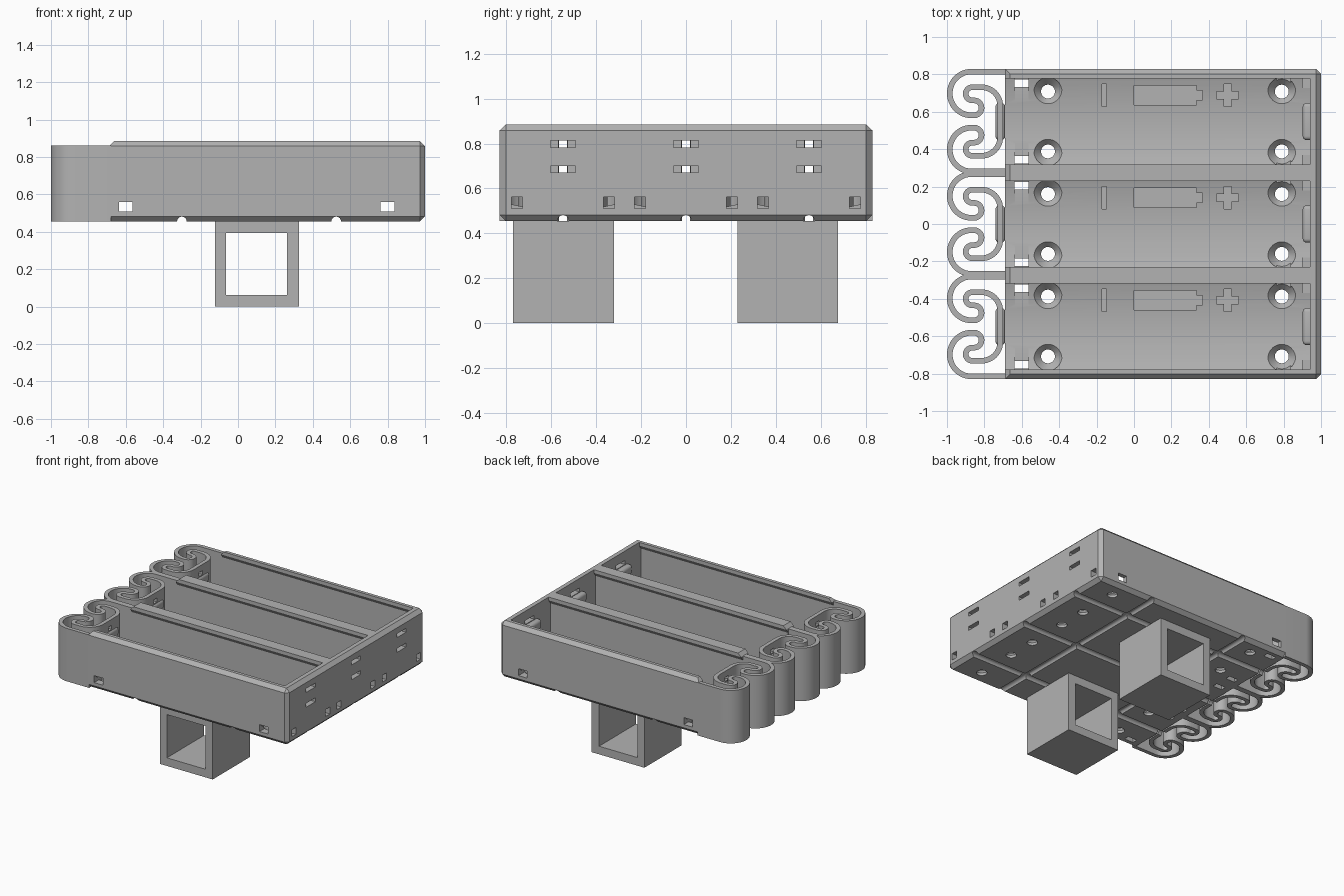
import bpy, bmesh, math
from mathutils import Vector, Matrix

if "Cube" in bpy.data.objects:
    bpy.data.objects.remove(bpy.data.objects["Cube"])

grey = bpy.data.materials.new("grey_plastic")
grey.use_nodes = True
grey.diffuse_color = (0.45, 0.45, 0.45, 1)
grey.node_tree.nodes["Principled BSDF"].inputs["Base Color"].default_value = (0.45, 0.45, 0.45, 1)

BAYS = (-0.548, 0, 0.548)
BASE, TOP = 0.455, 0.885
LEFT, RIGHT, END = -0.69, 1.0, 0.94
HALF_Y = 0.83


def box(bm, x0, x1, y0, y1, z0, z1):
    mid = Vector((x0 + x1, y0 + y1, z0 + z1)) / 2
    size = Matrix.Diagonal((x1 - x0, y1 - y0, z1 - z0, 1))
    bmesh.ops.create_cube(bm, size=1, matrix=Matrix.Translation(mid) @ size)


def loft(bm, rings):
    """Closed solid through a list of matching point rings."""
    loops = [[bm.verts.new(p) for p in ring] for ring in rings]
    n = len(loops[0])
    for a, b in zip(loops, loops[1:]):
        for i in range(n):
            bm.faces.new((a[i], a[(i + 1) % n], b[(i + 1) % n], b[i]))
    bm.faces.new(loops[0][::-1])
    bm.faces.new(loops[-1])


def circle(x, y, z, r, n=32):
    return [(x + r * math.cos(math.tau * i / n), y + r * math.sin(math.tau * i / n), z) for i in range(n)]


def make(name, bm):
    bmesh.ops.recalc_face_normals(bm, faces=bm.faces)
    mesh = bpy.data.meshes.new(name)
    bm.to_mesh(mesh)
    bm.free()
    mesh.materials.append(grey)
    ob = bpy.data.objects.new(name, mesh)
    bpy.context.collection.objects.link(ob)
    return ob


def cut(ob, bm):
    cutter = make("cutter", bm)
    cutter.hide_render = True
    mod = ob.modifiers.new("cut", "BOOLEAN")
    mod.operation, mod.solver, mod.object = "DIFFERENCE", "EXACT", cutter
    mod.use_self = True
    done = bpy.data.meshes.new_from_object(ob.evaluated_get(bpy.context.evaluated_depsgraph_get()))
    ob.modifiers.clear()
    ob.data = done
    bpy.data.objects.remove(cutter)


def smooth(ob):
    bpy.ops.object.select_all(action="DESELECT")
    ob.select_set(True)
    bpy.context.view_layer.objects.active = ob
    bpy.ops.object.shade_smooth_by_angle(angle=math.radians(30))


# Tray block, chamfered except round the open left end
bm = bmesh.new()
box(bm, LEFT, RIGHT, -HALF_Y, HALF_Y, BASE, TOP)
edges = []
for e in bm.edges:
    at_left = all(abs(v.co.x - LEFT) < 1e-4 for v in e.verts)
    at_top = all(v.co.z > TOP - 1e-3 for v in e.verts)
    if at_top or not at_left:
        edges.append(e)
bmesh.ops.bevel(bm, geom=edges, offset=0.027, segments=1, affect="EDGES")
tray = make("tray", bm)

# Bays with a shallow curved floor and an inward lip at the top
bm = bmesh.new()
for c in BAYS:
    floor = [(0.25 * t / 8, 0.5 + 0.035 * (t / 8) ** 2) for t in range(-8, 9)]
    right = [(0.25, 0.83), (0.23, 0.86), (0.23, 0.95)]
    outline = floor + right + [(-u, v) for u, v in reversed(right)]
    loft(bm, [[(x, c + u, v) for u, v in outline] for x in (-0.8, END)])
cut(tray, bm)

# Countersunk screw holes
bm = bmesh.new()
for c in BAYS:
    for x in (-0.46, 0.79):
        for s in (-0.16, 0.16):
            loft(bm, [circle(x, c + s, z, r) for z, r in
                      ((0.4, 0.037), (0.475, 0.037), (0.516, 0.075), (0.6, 0.075))])
cut(tray, bm)

# Polarity marks sunk into the floor
bm = bmesh.new()
for c in BAYS:
    y = c + 0.14
    box(bm, -0.17, -0.148, y - 0.06, y + 0.06, 0.492, 0.6)
    h, n = 0.053, 0.025
    cell = [(0, -h), (0.335, -h), (0.335, -n), (0.365, -n)]
    cell += [(u, -v) for u, v in reversed(cell)]
    a, b = 0.02, 0.06
    arm = [(a, a), (a, b), (-a, b), (-a, a), (-b, a), (-b, -a)]
    plus = [(0.5 + u, v) for u, v in arm + [(-u, -v) for u, v in arm]]
    for shape in (cell, plus):
        loft(bm, [[(u, y + v, z) for u, v in shape] for z in (0.492, 0.6)])
cut(tray, bm)

# Wire holes through the side walls and dividers
bm = bmesh.new()
for x in (-0.6, 0.8):
    box(bm, x - 0.037, x + 0.037, -1, 1, 0.507, 0.56)
cut(tray, bm)

# Wire holes and contact slots in the end wall, wire holes in the floor
bm = bmesh.new()
for c in BAYS:
    for s in (-0.205, 0.205):
        box(bm, 0.9, 1.1, c + s - 0.025, c + s + 0.025, 0.51, 0.562)
        box(bm, -0.64, -0.563, c + s - 0.02, c + s + 0.02, 0.4, 0.6)
    for z in (0.685, 0.798):
        box(bm, 0.9, 1.1, c - 0.055, c + 0.055, z - 0.015, z + 0.015)
cut(tray, bm)

# Rounded wire channels on the underside, lengthwise then crosswise
arch = [(0.026 * math.cos(math.pi * i / 8), BASE + 0.026 * math.sin(math.pi * i / 8)) for i in range(9)]
arch += [(-0.026, 0.4), (0.026, 0.4)]
bm = bmesh.new()
for c in BAYS:
    loft(bm, [[(x, c + u, v) for u, v in arch] for x in (-0.8, 1.1)])
cut(tray, bm)
bm = bmesh.new()
for x in (-0.3, 0.525):
    loft(bm, [[(x + u, y, v) for u, v in arch] for y in (-1, 1)])
cut(tray, bm)
smooth(tray)


# Curled leaf springs: one half path, mirrored about the bay centre
def arc(cx, cy, r, a0, a1, n=12):
    angles = [math.radians(a0 + (a1 - a0) * i / n) for i in range(n + 1)]
    return [Vector((cx + r * math.cos(a), cy + r * math.sin(a))) for a in angles]


half = [Vector((-0.68, 0.267))]
half += arc(-0.868, 0.15, 0.117, 90, 270, 24)
half += arc(-0.855, 0.073, 0.04, -90, 90)
half += arc(-0.865, 0.148, 0.035, 270, 90)
half += arc(-0.815, 0.083, 0.1, 90, 0)
path = half + [Vector((p.x, -p.y)) for p in reversed(half)]

sides = ([], [])
for i, p in enumerate(path):
    d = (path[min(i + 1, len(path) - 1)] - path[max(i - 1, 0)]).normalized()
    if 0 < i < len(path) - 1 and abs(p.y) > 0.26:
        d = Vector((-1, 0)) if p.y > 0 else Vector((1, 0))
    side = Vector((-d.y, d.x)) * 0.015
    sides[0].append(p + side)
    sides[1].append(p - side)

for name, c in zip(("front", "middle", "back"), BAYS):
    bm = bmesh.new()
    loft(bm, [[(p.x, c + p.y, z) for p in sides[0] + sides[1][::-1]] for z in (BASE, 0.86)])
    spring = make(name + "_spring", bm)
    bm = bmesh.new()
    for z in (0.685, 0.798):
        box(bm, -0.78, -0.65, c - 0.02, c + 0.02, z - 0.015, z + 0.015)
    loft(bm, [[(x, c + u, v) for u, v in arch] for x in (-0.78, -0.65)])
    cut(spring, bm)
    smooth(spring)

    # Rounded contact bumps at both ends of the bay
    for end, x in (("spring", -0.715), ("wall", END)):
        bm = bmesh.new()
        d = 0.026 if end == "spring" else 0.038
        box(bm, x - d, x + d, c - 0.1, c + 0.1, 0.705, 0.778)
        bmesh.ops.bevel(bm, geom=bm.edges[:], offset=0.022, segments=4, profile=0.5, affect="EDGES")
        smooth(make(name + "_" + end + "_bump", bm))

# Square mounting sleeves below the tray
for name, y0, y1 in (("front_sleeve", -0.77, -0.32), ("back_sleeve", 0.23, 0.677)):
    bm = bmesh.new()
    box(bm, -0.122, 0.325, y0, y1, 0, BASE)
    sleeve = make(name, bm)
    bm = bmesh.new()
    box(bm, -0.063, 0.262, y0 - 0.1, y1 + 0.1, 0.062, 0.393)
    cut(sleeve, bm)
